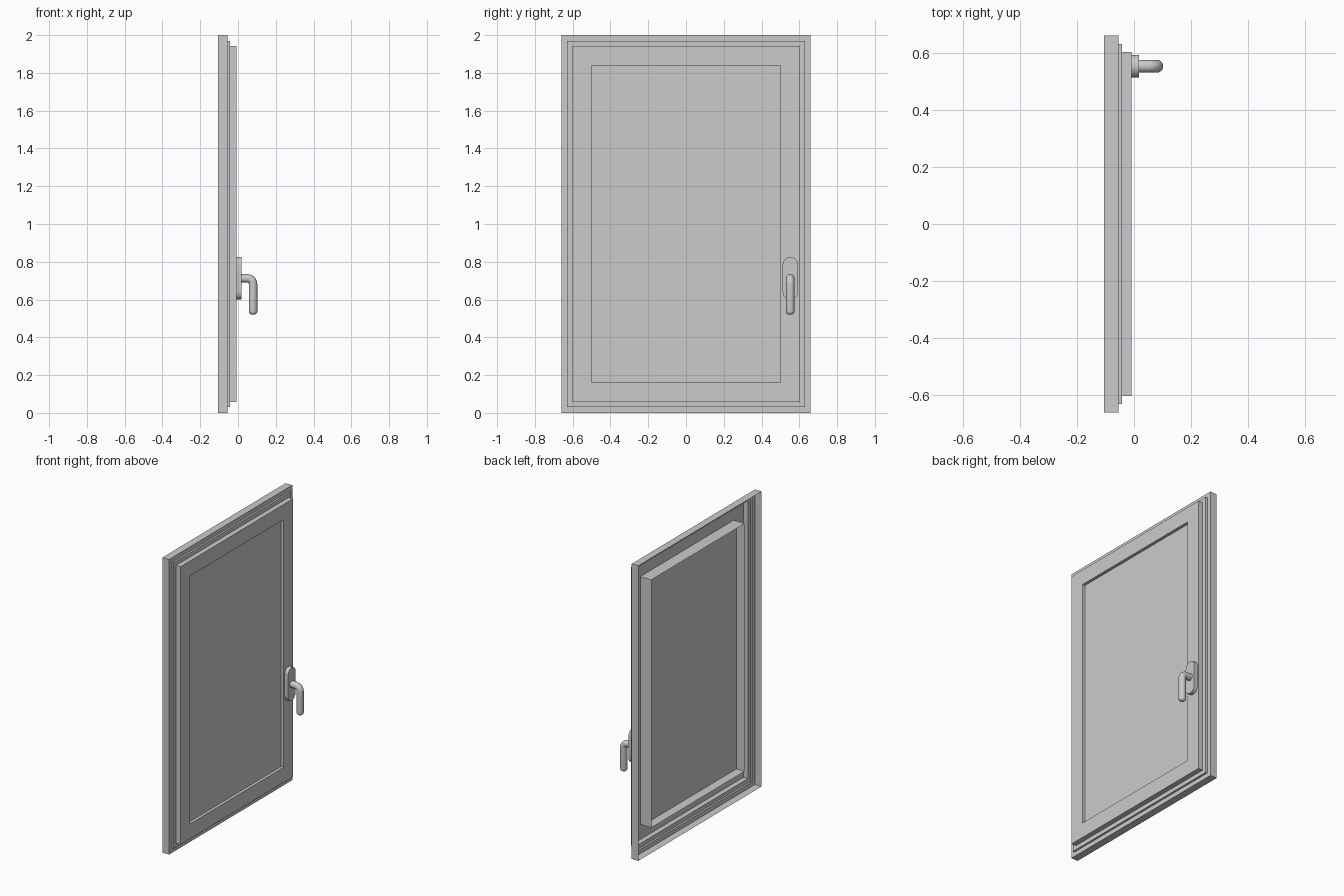
import bpy
import bmesh
from math import pi, sin, cos, radians

cube = bpy.data.objects.get("Cube")
if cube:
    bpy.data.objects.remove(cube, do_unlink=True)

# One plain grey for everything
grey = bpy.data.materials.new("plain_grey")
grey.use_nodes = True
colour = (0.6, 0.6, 0.6, 1)
grey.diffuse_color = colour
grey.node_tree.nodes["Principled BSDF"].inputs["Base Color"].default_value = colour

HALF_W, HEIGHT = 0.66, 2.0


def finish(bm, name, smooth=False):
    mesh = bpy.data.meshes.new(name)
    bm.to_mesh(mesh)
    bm.free()
    mesh.materials.append(grey)
    obj = bpy.data.objects.new(name, mesh)
    bpy.context.collection.objects.link(obj)
    if smooth:
        bpy.ops.object.select_all(action='DESELECT')
        obj.select_set(True)
        bpy.context.view_layer.objects.active = obj
        bpy.ops.object.shade_smooth_by_angle(angle=radians(35))
    return obj


def loop(bm, inset, x):
    """Rectangle of vertices, inset from the outer edge of the window."""
    w, lo, hi = HALF_W - inset, inset, HEIGHT - inset
    return [bm.verts.new((x, y, z)) for y, z in ((-w, lo), (w, lo), (w, hi), (-w, hi))]


def bridge(bm, rings):
    for a, b in zip(rings, rings[1:]):
        n = len(a)
        for k in range(n):
            j = (k + 1) % n
            bm.faces.new((a[k], a[j], b[j], b[k]))


def frame(name, profile):
    bm = bmesh.new()
    bridge(bm, [loop(bm, inset, x) for inset, x in profile])
    return finish(bm, name)


# Stepped sheet profiles, (inset, x), open at the back
frame("outer_frame", [(0, -0.105), (0, -0.055), (0.03, -0.055)])
frame("frame_step", [(0.03, -0.055), (0.03, -0.042), (0.058, -0.042)])
frame("sash", [(0.058, -0.042), (0.058, -0.008), (0.16, -0.008), (0.16, -0.09)])

# Glass pane set back in the sash
bm = bmesh.new()
bm.faces.new(loop(bm, 0.16, -0.028))
finish(bm, "glass_pane")

# Handle plate with round ends
HANDLE_Y = 0.552
bm = bmesh.new()
radius, low, high, steps = 0.04, 0.64, 0.785, 16
outline = []
for centre, start in ((high, 0), (low, pi)):
    for i in range(steps + 1):
        a = start + pi * i / steps
        outline.append((HANDLE_Y + radius * cos(a), centre + radius * sin(a)))
rings = [[bm.verts.new((x, y, z)) for y, z in outline] for x in (-0.008, 0.0175)]
bridge(bm, rings)
bm.faces.new(rings[1])
bm.faces.new(rings[0][::-1])
finish(bm, "handle_plate", smooth=True)

# Lever: a round bar bent down, with a rounded tip
R, BEND, TIP = 0.0225, 0.03, 0.018
AXIS_X, AXIS_Z, END_Z = 0.0795, 0.712, 0.52
path = [(0.0175, AXIS_Z, 0, R)]
for i in range(9):
    t = pi / 2 * i / 8
    path.append((AXIS_X - BEND + BEND * sin(t), AXIS_Z - BEND + BEND * cos(t), t, R))
for i in range(7):
    t = pi / 2 * i / 6
    path.append((AXIS_X, END_Z + TIP * (1 - sin(t)), pi / 2, R - TIP * (1 - cos(t))))

bm = bmesh.new()
rings = []
for x, z, tilt, r in path:
    ring = []
    for k in range(24):
        a = 2 * pi * k / 24
        side, up = r * cos(a), r * sin(a)
        ring.append(bm.verts.new((x + up * sin(tilt), HANDLE_Y + side, z + up * cos(tilt))))
    rings.append(ring)
bridge(bm, rings)
bm.faces.new(rings[-1])
bm.faces.new(rings[0][::-1])
bmesh.ops.recalc_face_normals(bm, faces=bm.faces[:])
finish(bm, "handle_lever", smooth=True)
